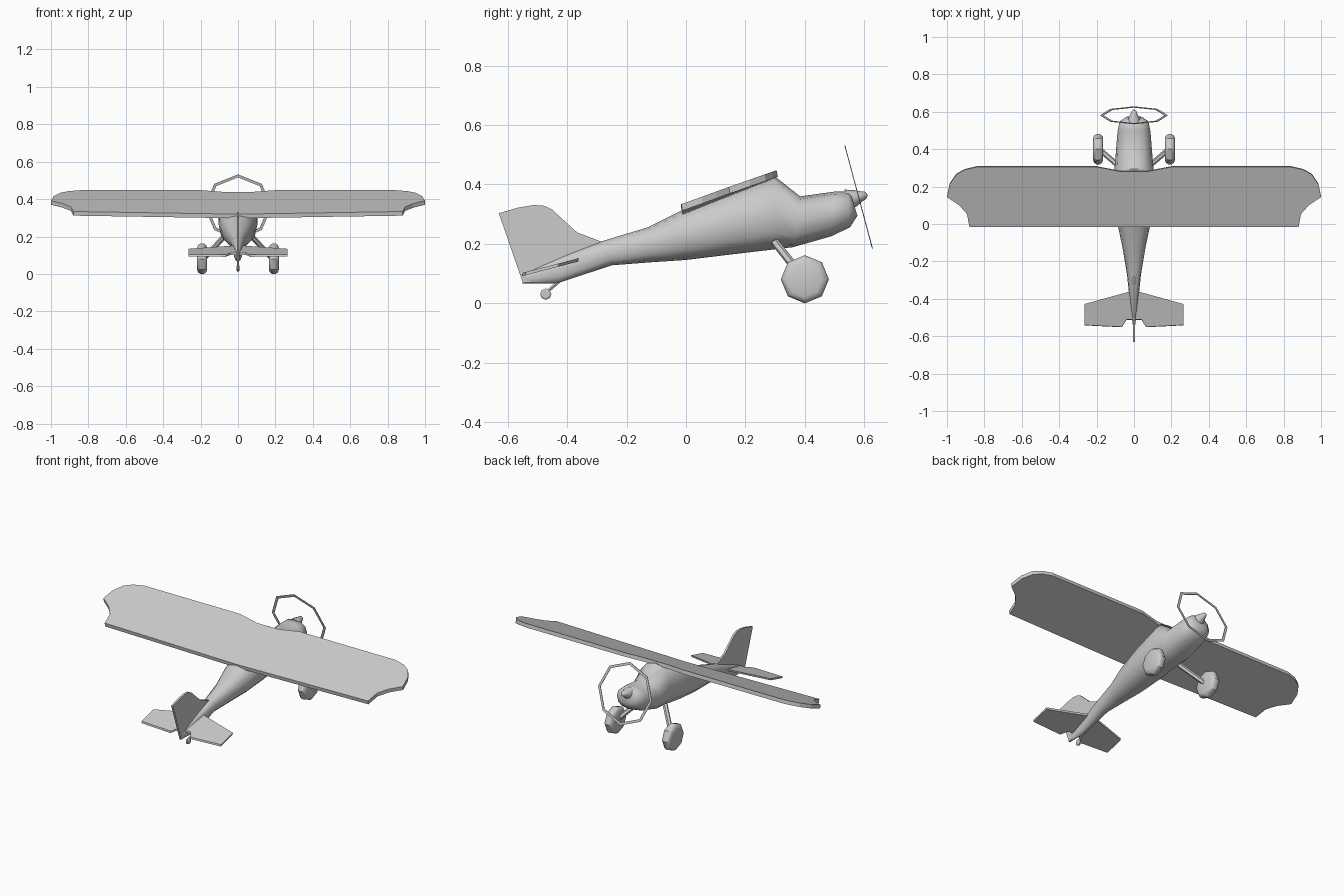
import bpy, bmesh, math
from mathutils import Vector, Matrix

if "Cube" in bpy.data.objects:
    bpy.data.objects.remove(bpy.data.objects["Cube"])


def finish(name, bm, smooth=None, mirror=False):
    bmesh.ops.recalc_face_normals(bm, faces=bm.faces[:])
    if mirror:  # drop caps lying on the mirror plane
        caps = [f for f in bm.faces if all(abs(v.co.x) < 1e-5 for v in f.verts)]
        bmesh.ops.delete(bm, geom=caps, context='FACES')
    me = bpy.data.meshes.new(name)
    bm.to_mesh(me)
    bm.free()
    ob = bpy.data.objects.new(name, me)
    bpy.context.collection.objects.link(ob)
    if mirror:
        ob.modifiers.new("Mirror", 'MIRROR')
    if smooth:
        bpy.ops.object.select_all(action='DESELECT')
        ob.select_set(True)
        bpy.context.view_layer.objects.active = ob
        bpy.ops.object.shade_smooth_by_angle(angle=math.radians(smooth))
    return ob


def loft(name, rings, smooth=None, mirror=False, closed=False):
    bm = bmesh.new()
    vs = [[bm.verts.new(p) for p in r] for r in rings]
    n = len(vs[0])
    pairs = list(zip(vs, vs[1:])) + ([(vs[-1], vs[0])] if closed else [])
    for a, b in pairs:
        for i in range(n):
            j = (i + 1) % n
            bm.faces.new((a[i], a[j], b[j], b[i]))
    if not closed:
        bm.faces.new(vs[0])
        bm.faces.new(vs[-1])
    return finish(name, bm, smooth, mirror)


def slab(name, pts, offset, mirror=False):
    off = Vector(offset)
    return loft(name, [[Vector(p) for p in pts], [Vector(p) + off for p in pts]], mirror=mirror)


def lathe(name, profile, sides, matrix, smooth=None, mirror=False, closed=False):
    """Revolve (height, radius) pairs about local z."""
    rings = [[matrix @ Vector((r * math.cos(2 * math.pi * i / sides),
                               r * math.sin(2 * math.pi * i / sides), h))
              for i in range(sides)] for h, r in profile]
    return loft(name, rings, smooth, mirror, closed)


def rod(name, a, b, r, sides=6, mirror=False):
    a, b = Vector(a), Vector(b)
    m = Matrix.Translation(a) @ (b - a).to_track_quat('Z', 'Y').to_matrix().to_4x4()
    return lathe(name, [(0, r), ((b - a).length, r)], sides, m, 40, mirror)


# Fuselage: top y, top z, bottom y, bottom z, half width
sections = [
    (.555, .365, .577, .295, .05), (.545, .376, .552, .256, .077),
    (.50, .376, .49, .226, .088), (.384, .36, .36, .189, .098),
    (.293, .432, .30, .182, .104), (.14, .37, .14, .163, .104),
    (-.02, .31, 0, .146, .086), (-.128, .256, -.12, .138, .062),
    (-.283, .209, -.25, .128, .038), (-.40, .165, -.434, .067, .022),
    (-.55, .10, -.55, .067, .005)]
rings = []
for yt, zt, yb, zb, w in sections:
    ring = []
    for i in range(12):
        c, s = math.cos(i * math.pi / 6), math.sin(i * math.pi / 6)
        x = w * math.copysign(abs(c) ** .85, c)
        t = .5 + .5 * math.copysign(abs(s) ** .85, s)
        ring.append((x, yb + (yt - yb) * t, zb + (zt - zb) * t))
    rings.append(ring)
loft("fuselage", rings, 50)

# Wing: planform half, tilted with slight dihedral at the trailing edge
plan = [(0, .28), (.07, .28), (.2, .305), (.84, .305), (.905, .29), (.95, .265),
        (.985, .214), (1, .144), (.935, .1), (.893, .053), (.88, -.016), (0, -.016)]
slab("wing", [(x, y, .448 + (y - .305) * .4 + .05 * x * (.305 - y)) for x, y in plan],
     (0, .004, -.022), mirror=True)

# Tailplane
tail = [(0, -.355), (.03, -.363), (.265, -.428), (.265, -.54), (.065, -.55), (.04, -.51), (0, -.51)]
slab("tailplane", [(x, y, .152 + (y + .36) * .26) for x, y in tail], (0, -.002, -.011), mirror=True)

# Fin and rudder
fin = [(-.283, .207), (-.367, .239), (-.451, .316), (-.475, .328), (-.512, .331),
       (-.566, .322), (-.63, .303), (-.549, .069), (-.44, .075)]
slab("fin", [(-.006, y, z) for y, z in fin], (.012, 0, 0))

# Propeller disc ring and spinner, along the pitched thrust line
thrust = Matrix.Translation((0, .581, .358)) @ Matrix.Rotation(math.radians(-75), 4, 'X')
lathe("propeller_ring", [(-.0015, .18), (.0015, .18), (.0015, .164), (-.0015, .164)],
      8, thrust, closed=True)
lathe("spinner", [(-.04, .036), (-.012, .028), (.008, .018), (.024, .012), (.03, .004)],
      8, thrust, 60)

# Main landing gear
axle = Matrix.Translation((.192, .4, .081)) @ Matrix.Rotation(math.pi / 2, 4, 'Y')
lathe("main_wheel", [(-.027, .058), (-.022, .072), (-.01, .081), (.01, .081), (.022, .072), (.027, .058)],
      8, axle, 35, mirror=True)
rod("gear_leg", (.07, .30, .205), (.18, .395, .085), .014, mirror=True)

# Tail wheel
hub = Matrix.Translation((0, -.472, .031)) @ Matrix.Rotation(math.pi / 2, 4, 'Y')
lathe("tail_wheel", [(-.008, .013), (-.004, .019), (.004, .019), (.008, .013)], 8, hub, 35)
rod("tail_wheel_leg", (0, -.42, .08), (0, -.472, .035), .006)
